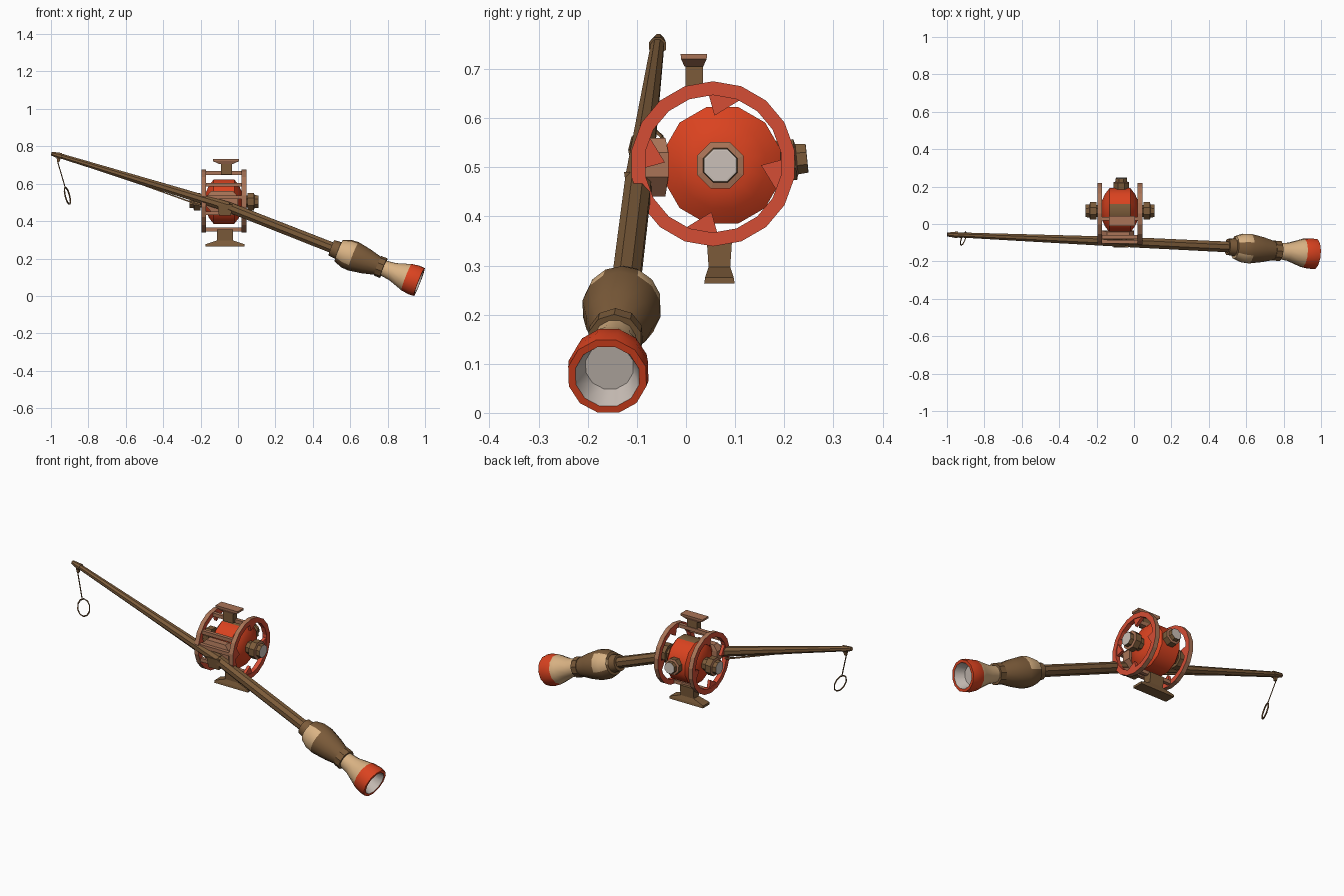
import bpy, bmesh, math
from mathutils import Vector

cube = bpy.data.objects.get("Cube")
if cube:
    bpy.data.objects.remove(cube, do_unlink=True)


def material(name, rgb):
    m = bpy.data.materials.new(name)
    m.use_nodes = True
    m.diffuse_color = (*rgb, 1)
    m.node_tree.nodes["Principled BSDF"].inputs["Base Color"].default_value = (*rgb, 1)
    return m


WOOD = material("brown wood", (0.2, 0.105, 0.042))
BEIGE = material("pale wrap", (0.7, 0.45, 0.23))
RED = material("bright red", (0.7, 0.055, 0.014))
CORAL = material("coral red", (0.66, 0.075, 0.035))
COPPER = material("dull copper", (0.4, 0.175, 0.095))
GREY = material("pale grey", (0.6, 0.53, 0.48))


def finish(name, bm, mats):
    bmesh.ops.recalc_face_normals(bm, faces=bm.faces)
    mesh = bpy.data.meshes.new(name)
    bm.to_mesh(mesh)
    bm.free()
    for m in mats:
        mesh.materials.append(m)
    ob = bpy.data.objects.new(name, mesh)
    bpy.context.collection.objects.link(ob)
    return ob


def lathe(name, origin, direction, profile, sides, mats, slots=None, closed=False):
    """Turn (distance, radius) points about an axis; slots colour each band."""
    bm = bmesh.new()
    rot = Vector(direction).to_track_quat('Z', 'Y')
    rings = []
    for d, r in profile:
        rings.append([bm.verts.new(Vector(origin) + rot @ Vector(
            (r * math.cos(a), r * math.sin(a), d)))
            for a in (math.tau * (i + 0.5) / sides for i in range(sides))])
    pairs = list(zip(rings, rings[1:]))
    if closed:
        pairs.append((rings[-1], rings[0]))
    for k, (lo, hi) in enumerate(pairs):
        for i in range(sides):
            j = (i + 1) % sides
            f = bm.faces.new((lo[i], lo[j], hi[j], hi[i]))
            f.material_index = slots[k] if slots else 0
    if not closed:
        bm.faces.new(rings[0][::-1]).material_index = slots[0] if slots else 0
        bm.faces.new(rings[-1]).material_index = slots[-1] if slots else 0
    return finish(name, bm, mats)


def beam(name, a, b, r1, r2, mat, sides=8):
    a, b = Vector(a), Vector(b)
    return lathe(name, a, b - a, [(0, r1), ((b - a).length, r2)], sides, [mat])


def block(name, x, y, levels, mat):
    """Stack of rectangles given as (height, half width, half depth)."""
    bm = bmesh.new()
    rows = [[bm.verts.new((x + sx * w, y + sy * d, z))
             for sx, sy in ((-1, -1), (1, -1), (1, 1), (-1, 1))] for z, w, d in levels]
    for lo, hi in zip(rows, rows[1:]):
        for i in range(4):
            j = (i + 1) % 4
            bm.faces.new((lo[i], lo[j], hi[j], hi[i]))
    bm.faces.new(rows[0])
    bm.faces.new(rows[-1])
    return finish(name, bm, [mat])


# Rod, gently bent where the reel is mounted
tip, bend, grip = (-0.97, -0.057, 0.755), (-0.05, -0.096, 0.475), (0.53, -0.124, 0.247)
beam("upper_rod", tip, bend, 0.014, 0.029, WOOD)
beam("lower_rod", bend, grip, 0.029, 0.031, WOOD)
beam("tip_cap", (-0.998, -0.056, 0.761), (-0.945, -0.058, 0.747), 0.011, 0.019, WOOD)
block("tip_eye", -0.96, -0.058, [(0.715, 0.006, 0.005), (0.75, 0.012, 0.01)], WOOD)

# Grip: collar, bulge, ring, flared wrap and hollow red butt
start, axis = Vector((0.5, -0.122, 0.257)), Vector((0.467, -0.038, -0.182)).normalized()
body = lathe("grip", start, axis,
             [(0, 0.044), (0.04, 0.048), (0.042, 0.062), (0.085, 0.078), (0.125, 0.081),
              (0.2, 0.068), (0.27, 0.05)], 14, [WOOD, BEIGE])
# Pale wrap on both flanks of the bulge
for f in body.data.polygons:
    along = (f.center - start).dot(axis)
    across = f.center - start - axis * along
    if 0.041 < along < 0.12 and abs(across.y) > 0.025 and across.z > -0.035 * (across.y < 0):
        f.material_index = 1
lathe("grip_ring", start, axis, [(0.265, 0.056), (0.3, 0.056)], 10, [WOOD])
butt = lathe("butt", start, axis,
             [(0.295, 0.043), (0.35, 0.05), (0.41, 0.07), (0.432, 0.078), (0.475, 0.084),
              (0.505, 0.082), (0.505, 0.067), (0.45, 0.05)], 12,
             [BEIGE, RED, GREY], [0, 0, 0, 1, 1, 1, 2])

# Reel frame: two open rings with skewed inward teeth
CY, CZ = 0.055, 0.507
for side, x in (("left", 0.02), ("right", -0.195)):
    lathe(side + "_ring", (x, CY, CZ), (1, 0, 0),
          [(0, 0.168), (0.025, 0.168), (0.025, 0.14), (0, 0.14)], 18,
          [COPPER, CORAL], [0, 1, 1, 1], closed=True)
    for k in range(4):
        bm = bmesh.new()
        a = math.tau * k / 4 - 0.03
        pts = [(CY + r * math.cos(a + t), CZ + r * math.sin(a + t))
               for r, t in ((0.147, -0.4), (0.147, 0.1), (0.098, 0.0))]
        front, back = [[bm.verts.new((x + dx, *p)) for p in pts] for dx in (0.004, 0.021)]
        bm.faces.new(front)
        bm.faces.new(back)
        for i in range(3):
            j = (i + 1) % 3
            bm.faces.new((front[i], front[j], back[j], back[i]))
        finish(f"{side}_tooth_{k + 1}", bm, [CORAL])

# Bars joining the rings
for k, deg in enumerate((100, 145, 172, 205, 275)):
    y, z = CY + 0.152 * math.cos(math.radians(deg)), CZ + 0.152 * math.sin(math.radians(deg))
    beam(f"frame_bar_{k + 1}", (-0.19, y, z), (0.04, y, z), 0.014, 0.014, COPPER, 4)

# Spool with a brown patch on top
SY, SZ = 0.074, 0.504
spool = lathe("spool", (-0.075, SY, SZ), (1, 0, 0),
              [(-0.095, 0.055), (-0.08, 0.09), (-0.055, 0.123), (0.055, 0.123),
               (0.08, 0.09), (0.095, 0.055)], 12, [RED, WOOD])
for f in spool.data.polygons:
    if f.normal.z > 0.95:
        f.material_index = 1

# Axle hubs and rear knob share one stepped shape
hub_steps = [(0.08, 0.035), (0.125, 0.035), (0.125, 0.051), (0.16, 0.051), (0.163, 0.038),
             (0.184, 0.036), (0.1845, 0.032)]
hub_slots = [0, 0, 0, 1, 0, 2]
for side, s in (("left", 1), ("right", -1)):
    lathe(side + "_hub", (-0.075, SY - 0.004, SZ), (s, 0, 0),
          hub_steps, 8, [WOOD, COPPER, GREY], hub_slots)
lathe("rear_knob", (-0.068, 0.063, 0.5), (0, 1, 0.1),
      [(d, r * 0.88) for d, r in hub_steps], 8, [WOOD, COPPER, GREY], hub_slots)

# Feet above and below the frame
block("top_stem", -0.062, 0.017, [(0.65, 0.03, 0.018), (0.708, 0.03, 0.018)], WOOD)
block("top_foot", -0.064, 0.016, [(0.705, 0.036, 0.019), (0.72, 0.069, 0.026),
                                 (0.731, 0.069, 0.027)], COPPER)
block("bottom_foot", -0.07, 0.068, [(0.263, 0.105, 0.031), (0.276, 0.105, 0.029),
                                   (0.297, 0.042, 0.022), (0.355, 0.042, 0.026)], WOOD)

# Mount between the rod and the reel
block("reel_mount", -0.085, -0.06, [(0.44, 0.05, 0.018), (0.48, 0.085, 0.024),
                                   (0.53, 0.085, 0.024), (0.56, 0.06, 0.018)], COPPER)
block("rod_clamp", -0.07, -0.098, [(0.43, 0.032, 0.02), (0.49, 0.04, 0.028)], WOOD)

# Fishing line under the rod, hanging line and hook loop
beam("line_upper", (-0.95, -0.057, 0.74), (-0.5, -0.078, 0.59), 0.003, 0.004, WOOD, 4)
beam("line_lower", (-0.5, -0.078, 0.59), (-0.19, -0.08, 0.48), 0.004, 0.006, WOOD, 4)
beam("hanging_line", (-0.965, -0.058, 0.72), (-0.924, -0.075, 0.58), 0.003, 0.003, WOOD, 4)
loop = [Vector((-0.912 + 0.012 * math.cos(a) - 0.011 * math.sin(a),
                -0.078 + 0.036 * math.cos(a), 0.535 + 0.046 * math.sin(a)))
        for a in (math.tau * i / 10 for i in range(10))]
for i, p in enumerate(loop):
    beam(f"hook_loop_{i + 1}", p, loop[(i + 1) % 10], 0.004, 0.004, WOOD, 4)

# Soften the rounded parts while keeping their hard edges
for ob in bpy.context.selected_objects:
    ob.select_set(False)
for ob in (body, butt, spool):
    ob.select_set(True)
bpy.context.view_layer.objects.active = body
bpy.ops.object.shade_smooth_by_angle(angle=math.radians(33))
